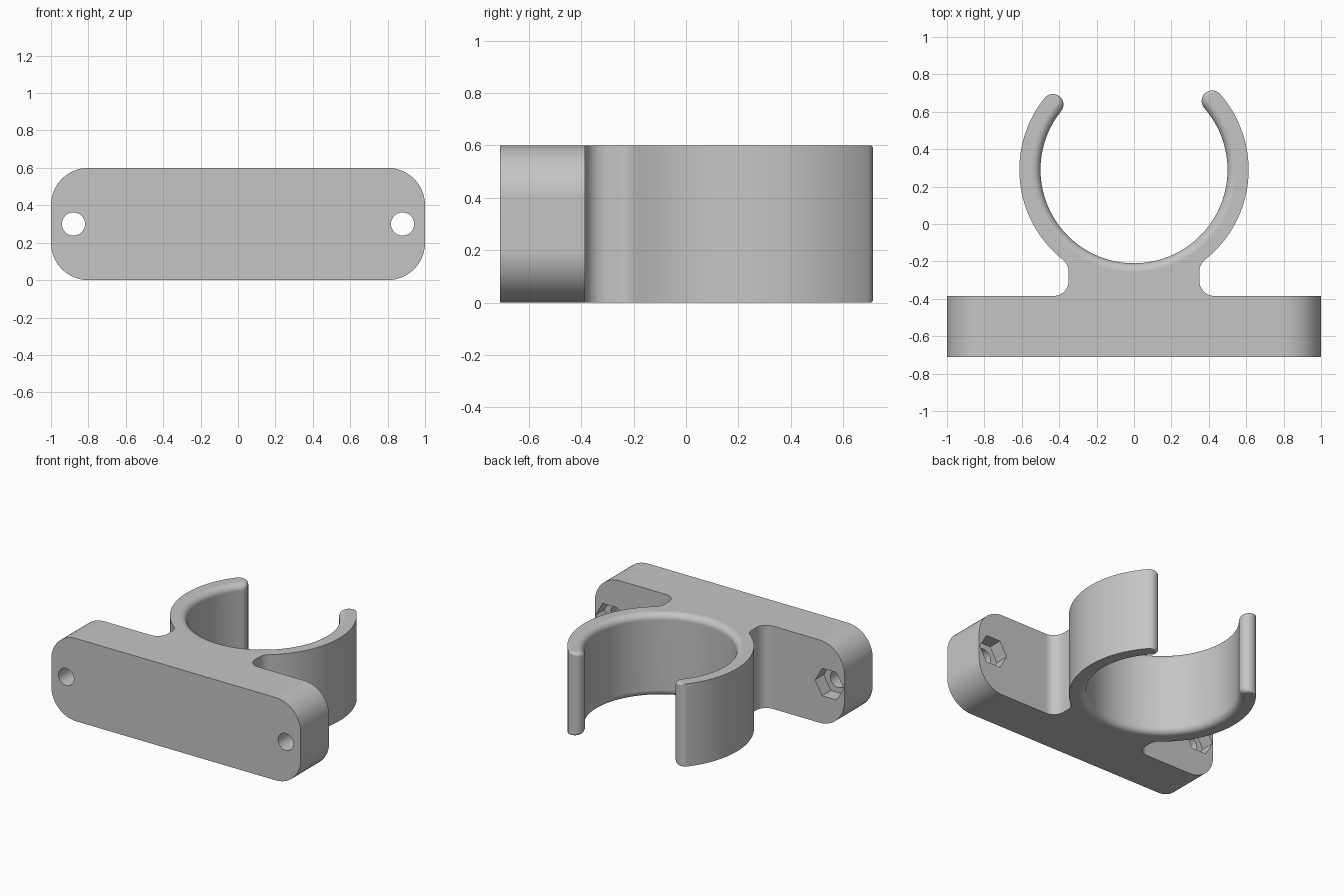
import bpy, bmesh
from math import sin, cos, radians, degrees, atan2, hypot, pi

if "Cube" in bpy.data.objects:
    bpy.data.objects.remove(bpy.data.objects["Cube"])

H = 0.6                        # height
FRONT, BACK = -0.71, -0.385    # plate faces
CY, R_IN, R_OUT = 0.29, 0.5, 0.613
R_MID, R_TIP = (R_IN + R_OUT) / 2, (R_OUT - R_IN) / 2
TIP_R, TIP_L = 41.3, 141.2     # angles of the clip ends
NECK, FIL = 0.35, 0.08         # neck half width and its fillets
ROUND, STEPS = 0.045, 7        # rounding of the inner rim
SHADE = (0.56, 0.56, 0.56, 1)

grey = bpy.data.materials.new("plain grey")
grey.use_nodes = True
grey.diffuse_color = SHADE
grey.node_tree.nodes["Principled BSDF"].inputs["Base Color"].default_value = SHADE

# Outline entries: x, y, inward direction, rounding weight
outline = []


def arc(cx, cy, r, a0, a1, n, weight=lambda t: 0, side=-1):
    for i in range(n + 1):
        t = i / n
        a = radians(a0 + (a1 - a0) * t)
        outline.append((cx + r * cos(a), cy + r * sin(a),
                        side * cos(a), side * sin(a), weight(t)))


def corner(x, y):
    outline.append((x, y, 0, 0, 0))


def tip_centre(a):
    return R_MID * cos(radians(a)), CY + R_MID * sin(radians(a))


fx = NECK + FIL
fy = CY - ((R_OUT + FIL) ** 2 - fx ** 2) ** 0.5
meet = degrees(atan2(CY - fy, fx))

corner(-1, FRONT)
corner(1, FRONT)
corner(1, BACK)
arc(fx, BACK + FIL, FIL, 270, 180, 10)
arc(fx, fy, FIL, 180, 180 - meet, 8)
arc(0, CY, R_OUT, -meet, TIP_R, 32)
arc(*tip_centre(TIP_R), R_TIP, TIP_R, TIP_R + 180, 16, lambda t: t)
arc(0, CY, R_IN, TIP_R, TIP_L - 360, 80, lambda t: 1, 1)
arc(*tip_centre(TIP_L), R_TIP, TIP_L + 180, TIP_L + 360, 16, lambda t: 1 - t)
arc(0, CY, R_OUT, TIP_L, 180 + meet, 32)
arc(-fx, fy, FIL, meet, 0, 8)
arc(-fx, BACK + FIL, FIL, 0, -90, 10)
corner(-1, BACK)

# Drop repeated points where arcs join
outline = [p for i, p in enumerate(outline)
           if hypot(p[0] - outline[i - 1][0], p[1] - outline[i - 1][1]) > 1e-4]

# Stack the outline into a solid, with a rounded inner rim at both ends
bm = bmesh.new()
levels = [(i / STEPS * pi / 2, False) for i in range(STEPS + 1)]
levels += [(a, True) for a, _ in reversed(levels)]
rings = []
for a, upper in levels:
    ring = []
    for x, y, nx, ny, w in outline:
        inset, rise = ROUND * w * (1 - sin(a)), ROUND * w * (1 - cos(a))
        ring.append(bm.verts.new((x + nx * inset, y + ny * inset,
                                  H - rise if upper else rise)))
    rings.append(ring)
for low, high in zip(rings, rings[1:]):
    for i in range(len(low)):
        bm.faces.new((low[i - 1], low[i], high[i], high[i - 1]))
bm.faces.new(list(reversed(rings[0])))
bm.faces.new(rings[-1])
bmesh.ops.remove_doubles(bm, verts=bm.verts, dist=1e-5)

# Round the four plate corners, along the edges running front to back
ends = [e for e in bm.edges
        if all(abs(v.co.x) > 0.999 for v in e.verts)
        and abs(e.verts[0].co.y - e.verts[1].co.y) > 0.1]
bmesh.ops.bevel(bm, geom=ends, offset=0.2, offset_type='OFFSET', segments=14,
                profile=0.5, affect='EDGES')
bmesh.ops.recalc_face_normals(bm, faces=bm.faces)
mesh = bpy.data.meshes.new("pipe_clip")
bm.to_mesh(mesh)
bm.free()
clip = bpy.data.objects.new("pipe_clip", mesh)
bpy.context.collection.objects.link(clip)
mesh.materials.append(grey)


# Screw holes and hexagonal nut pockets
def cut(sides, radius, y0, y1, x):
    bpy.ops.mesh.primitive_cylinder_add(
        vertices=sides, radius=radius, depth=y1 - y0,
        location=(x, (y0 + y1) / 2, H / 2), rotation=(pi / 2, pi / 6, 0))
    tool = bpy.context.object
    tool.name = "hole_cutter"
    tool.hide_render = True
    tool.data.materials.append(grey)
    mod = clip.modifiers.new("hole", 'BOOLEAN')
    mod.operation, mod.solver, mod.object = 'DIFFERENCE', 'EXACT', tool
    bpy.context.view_layer.objects.active = clip
    bpy.ops.object.modifier_apply(modifier=mod.name)
    bpy.data.objects.remove(tool)


for x in (-0.88, 0.88):
    cut(36, 0.062, FRONT - 0.1, BACK + 0.1, x)
    cut(6, 0.115, BACK - 0.1, BACK + 0.1, x)

# Smooth the curves, keep the flat top and bottom apart from them
bpy.ops.object.select_all(action='DESELECT')
clip.select_set(True)
bpy.context.view_layer.objects.active = clip
bpy.ops.object.shade_smooth_by_angle(angle=radians(30))
bm = bmesh.new()
bm.from_mesh(clip.data)
for face in bm.faces:
    if abs(face.normal.z) > 0.9999:
        for edge in face.edges:
            edge.smooth = False
bm.to_mesh(clip.data)
bm.free()
flat = clip.modifiers.new("flat_faces", 'WEIGHTED_NORMAL')
flat.keep_sharp = True
